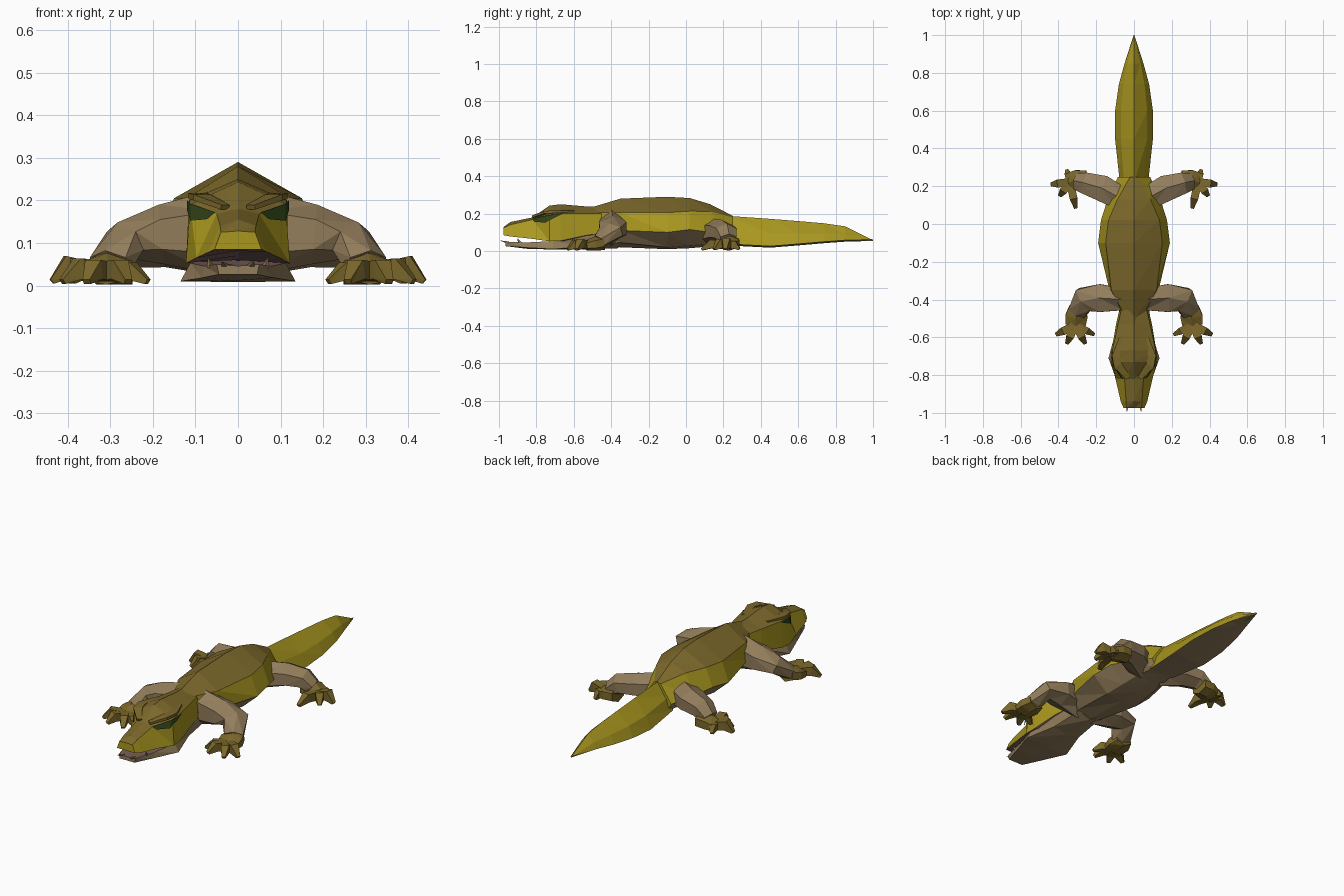
import bpy, bmesh, math
from mathutils import Vector

if "Cube" in bpy.data.objects:
    bpy.data.objects.remove(bpy.data.objects["Cube"])


def mat(name, r, g, b):
    m = bpy.data.materials.new(name)
    m.diffuse_color = (r, g, b, 1)
    m.use_nodes = True
    m.node_tree.nodes["Principled BSDF"].inputs["Base Color"].default_value = m.diffuse_color
    return m


BACK = mat("olive brown back", .20, .138, .024)
SIDE = mat("mustard scales", .40, .31, .014)
HIDE = mat("tan hide", .29, .205, .105)
EYE = mat("dark green eye", .03, .055, .010)
MOUTH = mat("mouth flesh", .20, .12, .11)
MATS = [BACK, SIDE, HIDE, EYE, MOUTH]


def finish(name, bm, mirror=False):
    bmesh.ops.recalc_face_normals(bm, faces=bm.faces[:])
    me = bpy.data.meshes.new(name)
    bm.to_mesh(me)
    bm.free()
    for m in MATS:
        me.materials.append(m)
    ob = bpy.data.objects.new(name, me)
    bpy.context.collection.objects.link(ob)
    if mirror:
        mod = ob.modifiers.new("mirror", 'MIRROR')
        mod.use_mirror_merge = False
    return ob


def skin(bm, rings, colours, front, back):
    """Join closed rings of points; one colour index per strip."""
    vs = [[bm.verts.new(p) for p in r] for r in rings]
    n = len(vs[0])
    for a, b in zip(vs, vs[1:]):
        for i in range(n):
            j = (i + 1) % n
            # triangulated for a faceted look
            for tri in ((a[i], a[j], b[j]), (a[i], b[j], b[i])):
                bm.faces.new(tri).material_index = colours[i]
    bm.faces.new(vs[0]).material_index = front
    bm.faces.new(vs[-1]).material_index = back


def loft(name, sections, colours, front=1, back=1):
    """sections: (y, half profile from top centre to bottom centre)."""
    rings = []
    for y, half in sections:
        full = half + [(-x, z) for x, z in half[-2:0:-1]]
        rings.append([(x, y, z) for x, z in full])
    bm = bmesh.new()
    skin(bm, rings, colours + colours[::-1], front, back)
    return finish(name, bm)


def tube(bm, path, colour, n=6):
    """path: (x, y, z, half width, half height)."""
    pts = [Vector(p[:3]) for p in path]
    rings = []
    for k, p in enumerate(path):
        d = pts[min(k + 1, len(pts) - 1)] - pts[max(k - 1, 0)]
        d.normalize()
        side = d.cross(Vector((0, 0, 1))).normalized()
        up = side.cross(d)
        ring = []
        for i in range(n):
            a = 2 * math.pi * (i + .5) / n
            q = pts[k] + side * p[3] * math.cos(a) + up * p[4] * math.sin(a)
            q.z = max(q.z, .002)
            ring.append(q)
        rings.append(ring)
    skin(bm, rings, [colour] * n, colour, colour)


# torso: ridged back, mustard flanks, tan belly
loft("torso", [
    (-.50, [(0, .235), (.04, .205), (.06, .12), (.04, .05), (0, .025)]),
    (-.35, [(0, .28), (.12, .205), (.13, .11), (.08, .045), (0, .02)]),
    (-.10, [(0, .29), (.15, .205), (.19, .10), (.10, .02), (0, .01)]),
    (.02, [(0, .283), (.135, .213), (.175, .115), (.09, .03), (0, .015)]),
    (.13, [(0, .25), (.088, .212), (.14, .10), (.08, .04), (0, .025)]),
    (.25, [(0, .188), (.02, .18), (.085, .085), (.06, .04), (0, .03)]),
], [0, 1, 2, 2], front=2)

# tail: tent-shaped with a flat underside
loft("tail", [
    (y, [(0, t), (w * .7, b + (t - b) * .5), (w, b + .008), (0, b)])
    for y, t, w, b in [(.22, .188, .075, .03), (.45, .172, .10, .018),
                       (.60, .16, .10, .03), (.74, .148, .08, .042),
                       (.85, .132, .05, .05), (1.0, .058, .002, .054)]
], [1, 1, 2])

# upper head and snout
loft("upper_head", [
    (-.975, [(0, .128), (.04, .125), (.055, .085), (0, .085)]),
    (-.94, [(0, .155), (.042, .14), (.07, .078), (0, .082)]),
    (-.82, [(0, .18), (.05, .168), (.098, .065), (0, .08)]),
    (-.73, [(0, .243), (.112, .19), (.122, .052), (0, .07)]),
    (-.67, [(0, .25), (.115, .20), (.118, .055), (0, .06)]),
    (-.53, [(0, .238), (.085, .20), (.095, .085), (0, .05)]),
    (-.40, [(0, .24), (.055, .20), (.065, .10), (0, .05)]),
], [0, 1, 4])

# lower jaw and throat
loft("lower_jaw", [
    (-.965, [(0, .046), (.05, .05), (.045, .026), (0, .026)]),
    (-.85, [(0, .042), (.08, .046), (.085, .018), (0, .012)]),
    (-.71, [(0, .05), (.112, .053), (.135, .010), (0, .008)]),
    (-.55, [(0, .07), (.092, .082), (.085, .025), (0, .010)]),
    (-.36, [(0, .09), (.065, .10), (.07, .045), (0, .015)]),
], [4, 2, 2], front=2)

# teeth at the jaw tip
bm = bmesh.new()
tube(bm, [(.03, -.95, .045, .012, .008), (.038, -.993, .056, .001, .001)], 2, 4)
tube(bm, [(.065, -.89, .045, .008, .01), (.07, -.90, .066, .001, .001)], 2, 4)
finish("teeth", bm, True)

# eyes: thin plates on the slope between snout and cheek
bm = bmesh.new()
v = [bm.verts.new(p) for p in [
    (.054, -.823, .172), (.112, -.738, .192), (.119, -.655, .201),
    (.120, -.70, .178), (.112, -.752, .152), (.072, -.81, .156)]]
bm.faces.new((v[0], v[1], v[4], v[5])).material_index = 3
bm.faces.new((v[1], v[2], v[3], v[4])).material_index = 3
finish("eye", bm, True)

# heavy brow ridges over the eyes
bm = bmesh.new()
tube(bm, [(.03, -.815, .184, .018, .008), (.085, -.75, .207, .032, .010),
          (.095, -.70, .21, .030, .010), (.07, -.60, .213, .012, .005)], 0, 4)
finish("brow", bm, True)


# feet: palm plus pointed toes with raised knuckles
def foot(name, palm, toes):
    bm = bmesh.new()
    tube(bm, palm, 0)
    base = Vector(palm[-1][:3])
    for x, y, h, w in toes:
        tip = Vector((x, y, .008))
        start = base.lerp(tip, .05)
        knuckle = base.lerp(tip, .62)
        tube(bm, [(start.x, start.y, .032, w, .032),
                  (knuckle.x, knuckle.y, h, w, h * .85),
                  (tip.x, tip.y, .009, w * .45, .009)], 0, 4)
    finish(name, bm, True)


# front legs: broad shoulders, elbows bent down
bm = bmesh.new()
tube(bm, [(.05, -.40, .125, .065, .10), (.18, -.392, .12, .085, .07),
          (.265, -.40, .105, .075, .048), (.30, -.465, .05, .055, .04)], 2)
finish("front_leg", bm, True)
foot("front_foot",
     [(.30, -.44, .045, .05, .04), (.305, -.49, .036, .068, .04),
      (.31, -.535, .028, .062, .028)],
     [(.412, -.585, .040, .030), (.355, -.632, .038, .029),
      (.258, -.632, .038, .029), (.212, -.585, .034, .026)])

# hind legs
bm = bmesh.new()
tube(bm, [(.06, .13, .10, .07, .075), (.17, .19, .105, .080, .062),
          (.255, .215, .095, .065, .055), (.30, .225, .06, .05, .04)], 2)
finish("hind_leg", bm, True)
foot("hind_foot",
     [(.25, .235, .045, .055, .042), (.30, .232, .042, .062, .042),
      (.34, .222, .03, .058, .03)],
     [(.437, .21, .044, .030), (.392, .15, .040, .029),
      (.308, .085, .038, .029), (.355, .285, .034, .024)])
